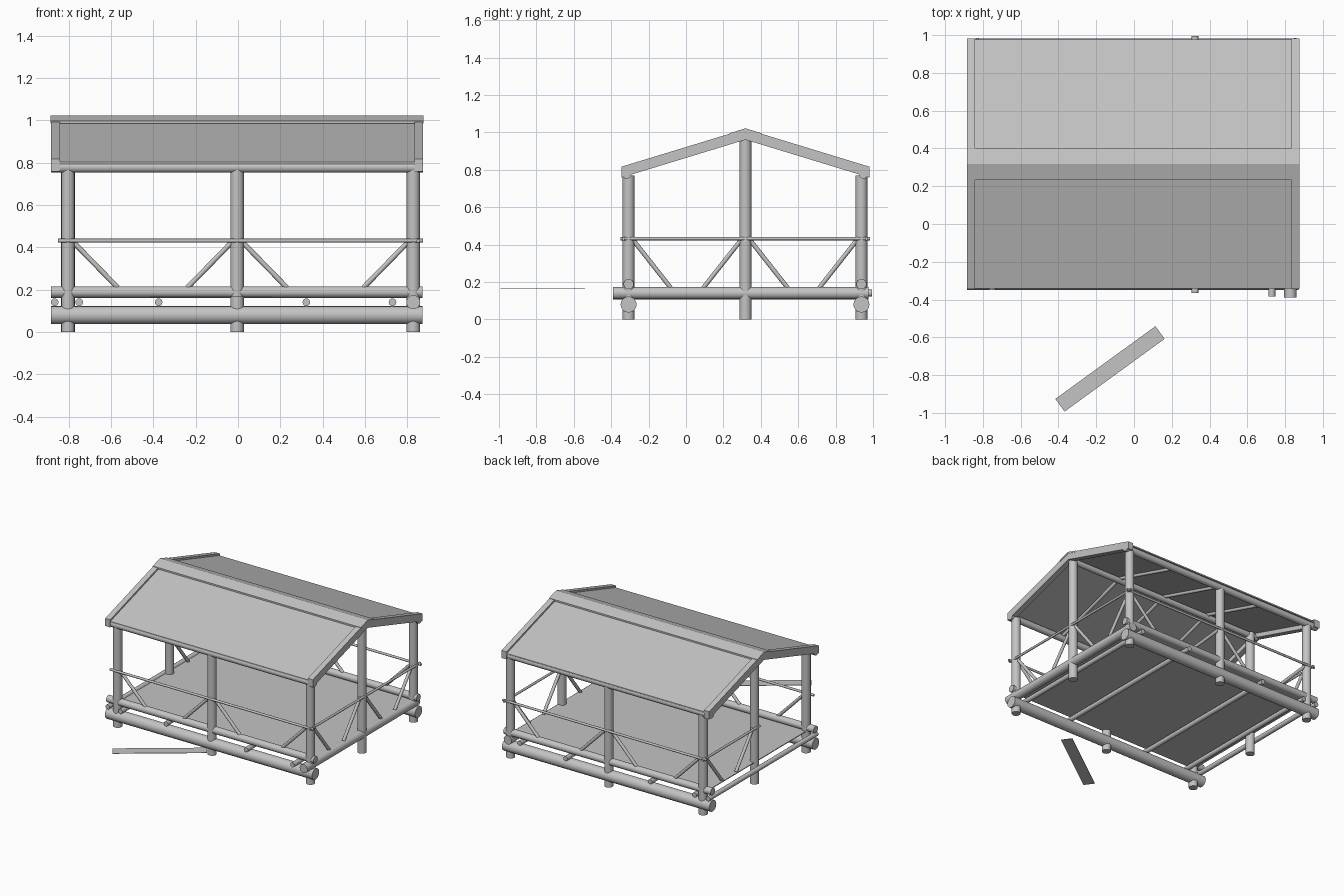
import bpy
import bmesh
import math
from mathutils import Vector

if "Cube" in bpy.data.objects:
    bpy.data.objects.remove(bpy.data.objects["Cube"], do_unlink=True)

grey = bpy.data.materials.new("plain_grey")
grey.use_nodes = True
grey.diffuse_color = (0.55, 0.55, 0.55, 1)
bsdf = grey.node_tree.nodes["Principled BSDF"]
bsdf.inputs["Base Color"].default_value = (0.55, 0.55, 0.55, 1)
bsdf.inputs["Roughness"].default_value = 0.8


def log(name, a, b, r, sides=16):
    """Round log between two points."""
    a, b = Vector(a), Vector(b)
    d = b - a
    bpy.ops.mesh.primitive_cylinder_add(vertices=sides, radius=r, depth=d.length,
                                        location=(a + b) / 2)
    o = bpy.context.object
    o.rotation_euler = d.to_track_quat('Z', 'Y').to_euler()
    o.name = name
    o.data.materials.append(grey)
    bpy.ops.object.shade_smooth_by_angle(angle=math.radians(40))
    return o


def prism(name, outline, x0, x1):
    """Extrude a (y, z) outline along x."""
    bm = bmesh.new()
    face = bm.faces.new([bm.verts.new((x0, y, z)) for y, z in outline])
    new = bmesh.ops.extrude_face_region(bm, geom=[face])["geom"]
    verts = [v for v in new if isinstance(v, bmesh.types.BMVert)]
    bmesh.ops.translate(bm, verts=verts, vec=(x1 - x0, 0, 0))
    bmesh.ops.recalc_face_normals(bm, faces=bm.faces)
    me = bpy.data.meshes.new(name)
    bm.to_mesh(me)
    bm.free()
    me.materials.append(grey)
    o = bpy.data.objects.new(name, me)
    bpy.context.collection.objects.link(o)
    return o


def slab(name, loc, size, turn=0):
    bpy.ops.mesh.primitive_cube_add(size=1, location=loc, rotation=(0, 0, turn))
    o = bpy.context.object
    o.name = name
    o.scale = size
    o.data.materials.append(grey)
    return o


LEFT, MID, RIGHT = 0.828, -0.004, -0.803
FRONT, RIDGE, BACK = -0.307, 0.318, 0.938
X0, X1 = -0.883, 0.875
RAIL = 0.432

# Posts: three on each long side, taller ones under the gables
for y, side in ((FRONT, "front"), (BACK, "back")):
    for x in (RIGHT, MID, LEFT):
        log(side + "_post", (x, y, 0), (x, y, 0.77), 0.032)
for x in (RIGHT, LEFT):
    log("gable_post", (x, RIDGE, 0), (x, RIDGE, 0.98), 0.032)

# Long sides: base log, floor log, eave log, hand rail and braces
for y, side, out in ((FRONT, "front", -1), (BACK, "back", 1)):
    log(side + "_base_log", (X0, y, 0.08), (0.872, y, 0.08), 0.043)
    log(side + "_floor_log", (X0, y, 0.189), (0.872, y, 0.189), 0.027)
    log(side + "_eave_log", (X0, y + out * 0.01, 0.778), (X1, y + out * 0.01, 0.778), 0.025)
    yr = y + out * 0.027
    log(side + "_rail", (-0.85, yr, RAIL), (X1, yr, RAIL), 0.009, 10)
    for post, s in ((RIGHT, 1), (MID, -1), (MID, 1), (LEFT, -1)):
        log(side + "_brace", (post + s * 0.02, y, 0.43),
            (post + s * 0.235, y, 0.21), 0.012, 10)

# Floor deck and joists
slab("floor", (0.012, 0.316, 0.166), (1.66, 1.25, 0.006))
for x, y0, y1, r in ((-0.866, -0.34, 0.97, 0.018), (-0.75, -0.35, 0.97, 0.018),
                     (-0.375, -0.335, 0.97, 0.018), (0.323, -0.365, 0.995, 0.018),
                     (0.73, -0.385, 0.97, 0.018), (LEFT, -0.39, 0.975, 0.033)):
    log("joist", (x, y0, 0.141), (x, y1, 0.141), r)

# Gable rails and braces; the front half of the right gable is the entrance
for x, xr, start in ((LEFT, 0.852, -0.35), (RIGHT, -0.828, 0.29)):
    log("gable_rail", (xr, start, RAIL), (xr, 0.985, RAIL), 0.009, 10)
    for y, s in ((FRONT, 1), (RIDGE, -1), (RIDGE, 1), (BACK, -1)):
        if y + s * 0.1 > start:
            log("gable_brace", (x, y + s * 0.02, 0.43),
                (x, y + s * 0.225, 0.17), 0.012, 10)


def chevron(half, top, thick):
    """Bent roof outline following the pitch."""
    drop = 0.305 * half
    return [(RIDGE - half, top - drop), (RIDGE, top), (RIDGE + half, top - drop),
            (RIDGE + half, top - drop - thick), (RIDGE, top - thick),
            (RIDGE - half, top - drop - thick)]


# Roof sheet, verge boards at both gables and ridge cap
prism("roof_sheet", chevron(0.66, 1.005, 0.01), X0 + 0.02, X1 - 0.02)
prism("right_verge_board", chevron(0.663, 1.019, 0.058), X0, X0 + 0.042)
prism("left_verge_board", chevron(0.663, 1.019, 0.058), X1 - 0.042, X1)
prism("ridge_cap", chevron(0.085, 1.022, 0.012), X0 - 0.002, X1 + 0.002)

# Ridge log and rafters under the roof
log("ridge_log", (X0 + 0.02, RIDGE, 0.965), (X1 - 0.02, RIDGE, 0.965), 0.022)
for x in (-0.4, MID, 0.4):
    for s in (-1, 1):
        log("rafter", (x, RIDGE, 0.982), (x, RIDGE + s * 0.63, 0.79), 0.012, 10)

# Loose plank lying in front
slab("loose_plank", (-0.127, -0.767, 0.167), (0.655, 0.083, 0.003), math.radians(36))
